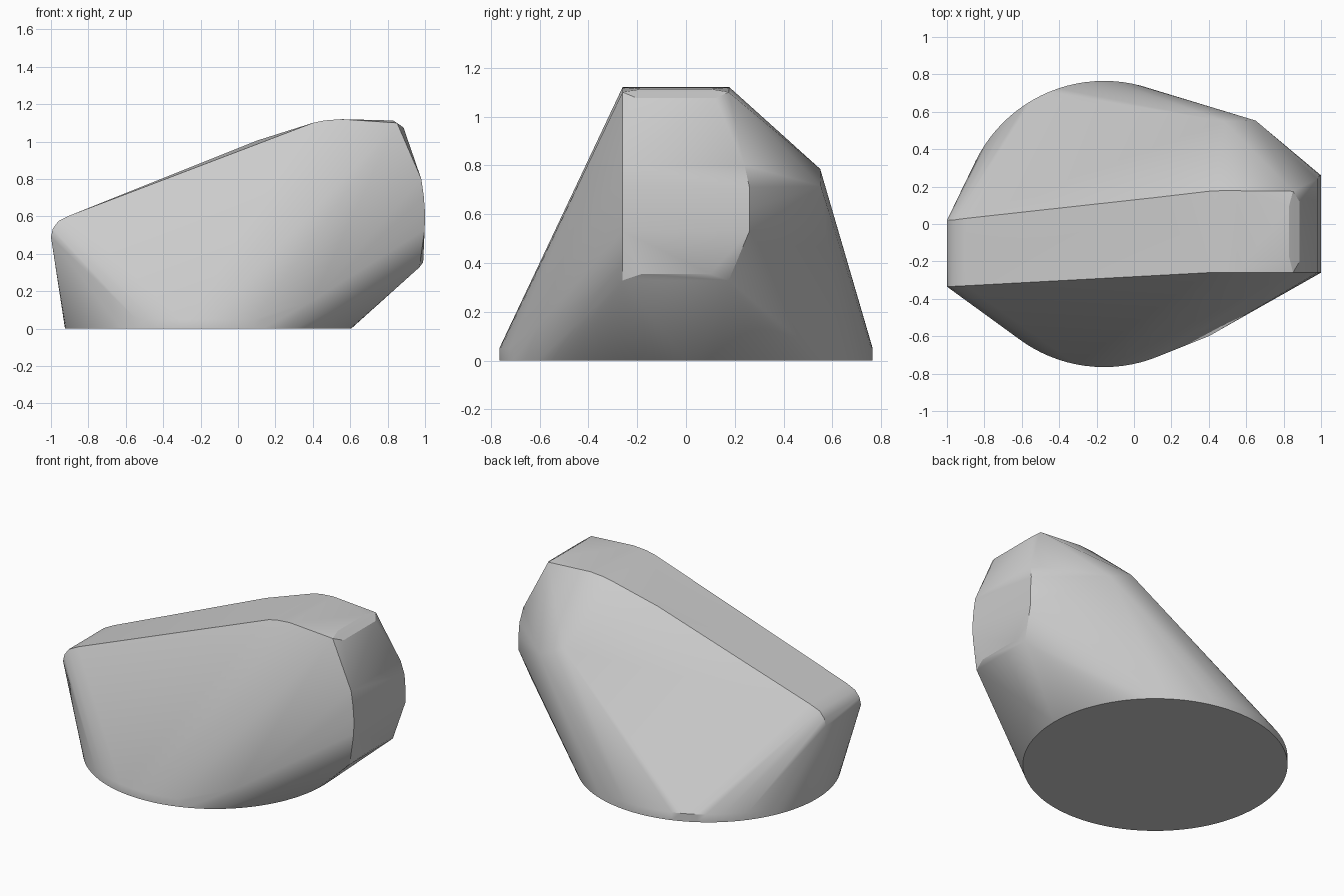
import bpy, bmesh, math

cube = bpy.data.objects.get("Cube")
if cube:
    bpy.data.objects.remove(cube, do_unlink=True)

# Stone grey
grey = bpy.data.materials.new("stone_grey")
grey.use_nodes = True
colour = (0.6, 0.6, 0.6, 1)
grey.diffuse_color = colour
grey.node_tree.nodes["Principled BSDF"].inputs["Base Color"].default_value = colour

bm = bmesh.new()

# Round foot: a short cylinder
for z in (0, 0.05):
    for i in range(96):
        a = math.tau * i / 96
        bm.verts.new((-0.16 + 0.765 * math.cos(a), 0.765 * math.sin(a), z))

# Ribs across the top and the right end: x, z, front y, back y
ribs = [
    (-1.0, 0.49, -0.335, 0.02), (-0.99, 0.535, -0.335, 0.02),
    (-0.96, 0.575, -0.333, 0.022), (-0.9, 0.605, -0.33, 0.03),
    (0.4, 1.1, -0.26, 0.175), (0.46, 1.113, -0.26, 0.178), (0.55, 1.12, -0.26, 0.178),
    (0.85, 1.1, -0.26, 0.175), (0.83, 1.113, -0.18, 0.1),
    (0.885, 1.075, -0.2, 0.12), (0.98, 0.8, -0.26, 0.24),
    (0.993, 0.71, -0.26, 0.26), (1.0, 0.62, -0.26, 0.26),
    (0.998, 0.53, -0.26, 0.26), (0.99, 0.355, -0.18, 0.1),
    (0.97, 0.328, -0.26, 0.175),
]
for x, z, front, back in ribs:
    bm.verts.new((x, front, z))
    bm.verts.new((x, back, z))

# Shoulder on the back, low corner on the front, crown of the slope
for p in [(0.48, 0.55, 0.785), (0.65, 0.553, 0.715),
          (0.4, -0.6, 0.15), (0.1, 0.14, 1.005)]:
    bm.verts.new(p)

# Wrap everything in one faceted skin
hull = bmesh.ops.convex_hull(bm, input=bm.verts[:])
inner = {g for g in hull["geom_interior"] + hull["geom_unused"]
         if isinstance(g, bmesh.types.BMVert)}
bmesh.ops.delete(bm, geom=list(inner), context='VERTS')
bmesh.ops.dissolve_limit(bm, angle_limit=math.radians(0.5),
                         verts=bm.verts[:], edges=bm.edges[:])
bmesh.ops.recalc_face_normals(bm, faces=bm.faces[:])

mesh = bpy.data.meshes.new("climbing_hold")
bm.to_mesh(mesh)
bm.free()
mesh.materials.append(grey)
body = bpy.data.objects.new("faceted_body", mesh)
bpy.context.collection.objects.link(body)

# Soft creases smoothed, hard ones kept
bpy.ops.object.select_all(action='DESELECT')
body.select_set(True)
bpy.context.view_layer.objects.active = body
bpy.ops.object.shade_smooth_by_angle(angle=math.radians(30))
